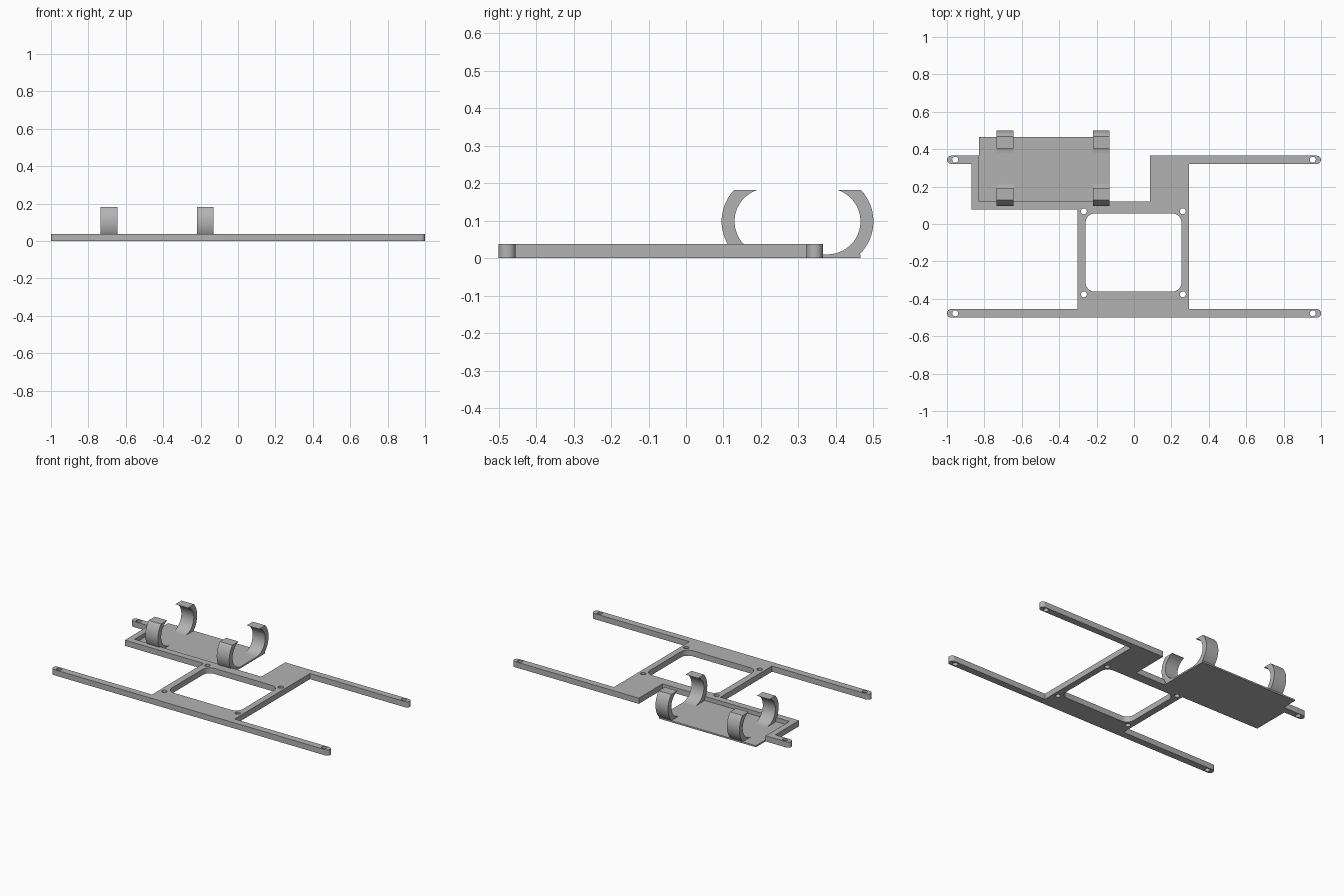
import bpy, bmesh, math
from mathutils import Matrix

cube = bpy.data.objects.get("Cube")
if cube:
    bpy.data.objects.remove(cube)

grey = bpy.data.materials.new("plain_grey")
grey.use_nodes = True
COLOUR = (0.45, 0.45, 0.45, 1)
grey.diffuse_color = COLOUR
grey.node_tree.nodes["Principled BSDF"].inputs["Base Color"].default_value = COLOUR


def arc(cx, cy, r, a0, a1, n):
    """Points on an arc, angles in degrees."""
    angles = [math.radians(a0 + (a1 - a0) * i / n) for i in range(n + 1)]
    return [(cx + r * math.cos(a), cy + r * math.sin(a)) for a in angles]


def circle(cx, cy, r, n=24):
    return arc(cx, cy, r, 0, 360, n)[:-1]


def rounded_rect(x0, x1, y0, y1, r):
    return (arc(x1 - r, y1 - r, r, 0, 90, 8) + arc(x0 + r, y1 - r, r, 90, 180, 8)
            + arc(x0 + r, y0 + r, r, 180, 270, 8) + arc(x1 - r, y0 + r, r, 270, 360, 8))


def extrude_profile(name, loops, depth, matrix):
    """Fill an outline (with holes) and extrude it from 0 to depth."""
    curve = bpy.data.curves.new(name, 'CURVE')
    curve.dimensions = '2D'
    curve.fill_mode = 'BOTH'
    curve.extrude = depth / 2
    for pts in loops:
        spline = curve.splines.new('POLY')
        spline.points.add(len(pts) - 1)
        for p, (x, y) in zip(spline.points, pts):
            p.co = (x, y, 0, 1)
        spline.use_cyclic_u = True
    temp = bpy.data.objects.new(name + "_outline", curve)
    mesh = bpy.data.meshes.new_from_object(temp)
    bpy.data.objects.remove(temp)
    bpy.data.curves.remove(curve)
    mesh.name = name
    bm = bmesh.new()
    bm.from_mesh(mesh)
    bmesh.ops.remove_doubles(bm, verts=bm.verts, dist=1e-5)
    bmesh.ops.transform(bm, matrix=matrix @ Matrix.Translation((0, 0, depth / 2)), verts=bm.verts)
    bmesh.ops.recalc_face_normals(bm, faces=bm.faces)
    bm.to_mesh(mesh)
    bm.free()
    mesh.materials.clear()
    mesh.materials.append(grey)
    obj = bpy.data.objects.new(name, mesh)
    bpy.context.collection.objects.link(obj)
    bpy.ops.object.select_all(action='DESELECT')
    obj.select_set(True)
    bpy.context.view_layer.objects.active = obj
    bpy.ops.object.shade_smooth_by_angle(angle=math.radians(30))
    return obj


# Flat frame with four mounting arms
R = 0.0215                      # arm end rounding
F0, F1 = -0.5, -0.455           # front arms, y range
B0, B1 = 0.322, 0.365           # back arms, y range
PLATE = 0.037
L, RT = -0.302, 0.294           # centre frame sides


def arm_end(side, y0, y1):
    """Rounded arm tip, running counter-clockwise."""
    x = side * (1 - R)
    start = -90 if side > 0 else 90
    return (arc(x, y0 + R if side > 0 else y1 - R, R, start, start + 90, 8)
            + arc(x, y1 - R if side > 0 else y0 + R, R, start + 90, start + 180, 8))


outline = (arm_end(1, F0, F1) + [(RT, F1), (RT, B0)] + arm_end(1, B0, B1)
           + [(0.085, B1), (0.085, 0.12), (-0.83, 0.12), (-0.83, B1)]
           + arm_end(-1, B0, B1)
           + [(-0.87, B0), (-0.87, 0.077), (L, 0.077), (L, F1)]
           + arm_end(-1, F0, F1))
window = rounded_rect(-0.259, 0.254, -0.362, 0.057, 0.05)
holes = [circle(x, y, 0.016) for x in (-0.268, 0.261) for y in (-0.376, 0.068)]
holes += [circle(x, y, 0.016) for x in (-0.956, 0.956) for y in (-0.4775, 0.3435)]
extrude_profile("frame_plate", [outline, window] + holes, PLATE, Matrix())

# Thin floor of the holder
floor = [(-0.83, 0.12), (-0.13, 0.12), (-0.13, 0.465), (-0.83, 0.465)]
extrude_profile("holder_floor", [floor], 0.01, Matrix())

# Curved clips: crescents cut flat at the top and at the ground
CZ, TOP, R_OUT, R_IN = 0.098, 0.182, 0.1225, 0.088
MID, OFFSET = 0.2975, 0.08      # holder centre line, clip arc centres from it


def cut(r, z):
    return math.degrees(math.asin((z - CZ) / r))


inner = arc(OFFSET, CZ, R_IN, -90, cut(R_IN, TOP), 24)
outer = arc(OFFSET, CZ, R_OUT, cut(R_OUT, TOP), cut(R_OUT, 0), 24)
crescent = inner + outer + [(OFFSET, 0)]
# profile plane (u, v) -> (y, z), depth along x
to_yz = Matrix(((0, 0, 1, 0), (1, 0, 0, 0), (0, 1, 0, 0), (0, 0, 0, 1)))
for x, end in ((-0.735, "right"), (-0.22, "left")):
    for side, label in ((1, "back"), (-1, "front")):
        pts = [(MID + side * u, v) for u, v in crescent]
        extrude_profile(f"{label}_clip_{end}", [pts], 0.09, Matrix.Translation((x, 0, 0)) @ to_yz)
